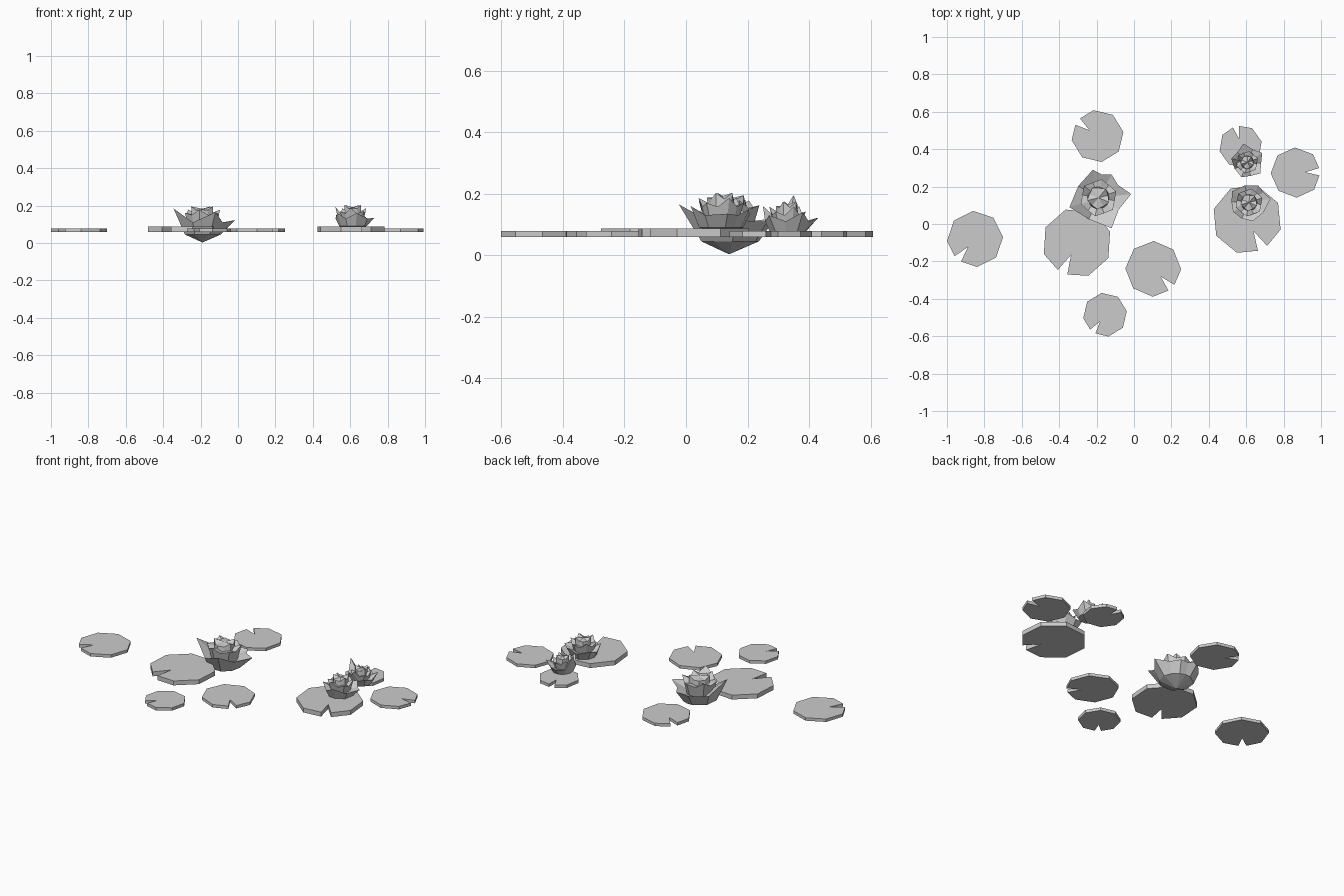
import bpy, bmesh
from math import cos, sin, radians, atan2, hypot, pi

if "Cube" in bpy.data.objects:
    bpy.data.objects.remove(bpy.data.objects["Cube"])


def finish(name, bm):
    bmesh.ops.recalc_face_normals(bm, faces=bm.faces)
    me = bpy.data.meshes.new(name)
    bm.to_mesh(me)
    bm.free()
    bpy.context.collection.objects.link(bpy.data.objects.new(name, me))


# Octagonal floating leaf with one corner cut into a V notch
def pad(name, x, y, r, notch, top):
    pts = [(0.38, notch), (0.95, notch + 9)]
    pts += [(1.0, notch + 45 * k) for k in range(1, 8)]
    pts += [(0.95, notch - 9)]
    bm = bmesh.new()
    vs = [bm.verts.new((x + r * k * cos(radians(a)), y + r * k * sin(radians(a)), 0.06))
          for k, a in pts]
    f = bm.faces.new(vs)
    ext = bmesh.ops.extrude_face_region(bm, geom=[f], use_keep_orig=True)
    for v in ext["geom"]:
        if isinstance(v, bmesh.types.BMVert):
            v.co.z = top
    finish(name, bm)


# Faceted petal cup: base point, belly ring, pointed rim, hollow inner side
def cup(name, c, z0, tips, valley_r, valley_z, belly, belly_z, floor):
    x, y = c
    polar = sorted((atan2(t[1], t[0]) % (2 * pi), hypot(t[0], t[1]), t[2]) for t in tips)
    rim = []
    for i, t in enumerate(polar):
        nxt = polar[(i + 1) % len(polar)][0]
        if nxt <= t[0]:
            nxt += 2 * pi
        rim += [t, ((t[0] + nxt) / 2, valley_r, valley_z)]
    bm = bmesh.new()

    def ring(rs, zs):
        return [bm.verts.new((x + r * cos(p[0]), y + r * sin(p[0]), z))
                for p, r, z in zip(rim, rs, zs)]
    n = len(rim)
    low = ring([belly] * n, [belly_z] * n)
    high = ring([p[1] for p in rim], [p[2] for p in rim])
    base = bm.verts.new((x, y, z0))
    mid = bm.verts.new((x, y, floor))
    for i in range(n):
        j = (i + 1) % n
        bm.faces.new((base, low[j], low[i]))
        bm.faces.new((low[i], low[j], high[j], high[i]))
        bm.faces.new((high[i], high[j], mid))
    finish(name, bm)


def star(n, r, z, turn):
    return [(r * cos(radians(turn) + 2 * pi * i / n), r * sin(radians(turn) + 2 * pi * i / n),
             z + 0.008 * (-1) ** i) for i in range(n)]


# Flower: open outer cup, tighter inner cup, closed bud
def flower(name, c, z0, s, top, tips, valley_z, belly_z):
    cup(name + "_outer_petals", c, z0, tips, 0.125 * s, valley_z, 0.098 * s, belly_z, belly_z + 0.01)
    cup(name + "_inner_petals", c, belly_z - 0.02 * s, star(6, 0.1 * s, top - 0.025, 20),
        0.088 * s, top - 0.045, 0.065 * s, belly_z, top - 0.055)
    cup(name + "_bud", c, belly_z, star(5, 0.062 * s, top - 0.008, 50),
        0.052 * s, top - 0.02, 0.06 * s, top - 0.05, top - 0.012)


pads = [(-0.85, -0.08, 0.15, 229, 0.078), (-0.305, -0.10, 0.187, 244, 0.087),
        (-0.195, 0.47, 0.14, 144, 0.078), (0.103, -0.24, 0.149, -46, 0.078),
        (-0.155, -0.485, 0.118, 234, 0.078), (0.865, 0.275, 0.134, 2, 0.078),
        (0.57, 0.415, 0.115, 103, 0.078), (0.605, 0.025, 0.187, -62, 0.087)]
for i, p in enumerate(pads):
    pad(f"lily_pad_{i + 1}", *p)

# Large flower resting in the water
flower("large_flower", (-0.19, 0.14), 0.003, 1.0, 0.195,
       [(-0.155, -0.05, 0.185), (0.07, -0.163, 0.165), (0.175, 0.02, 0.122),
        (0.07, 0.125, 0.11), (-0.03, 0.15, 0.12)], 0.11, 0.045)
# Two small flowers sitting on the right-hand pads
flower("front_small_flower", (0.615, 0.115), 0.072, 0.75, 0.203,
       [(-0.09, 0.06, 0.15), (-0.085, -0.05, 0.16), (0.02, -0.1, 0.16),
        (0.115, 0.02, 0.135), (0.05, 0.09, 0.15)], 0.13, 0.09)
flower("back_small_flower", (0.605, 0.33), 0.065, 0.6, 0.175,
       [(-0.085, 0.02, 0.195), (-0.03, -0.08, 0.16), (0.07, -0.06, 0.13),
        (0.08, 0.05, 0.14), (-0.02, 0.1, 0.122)], 0.11, 0.075)
